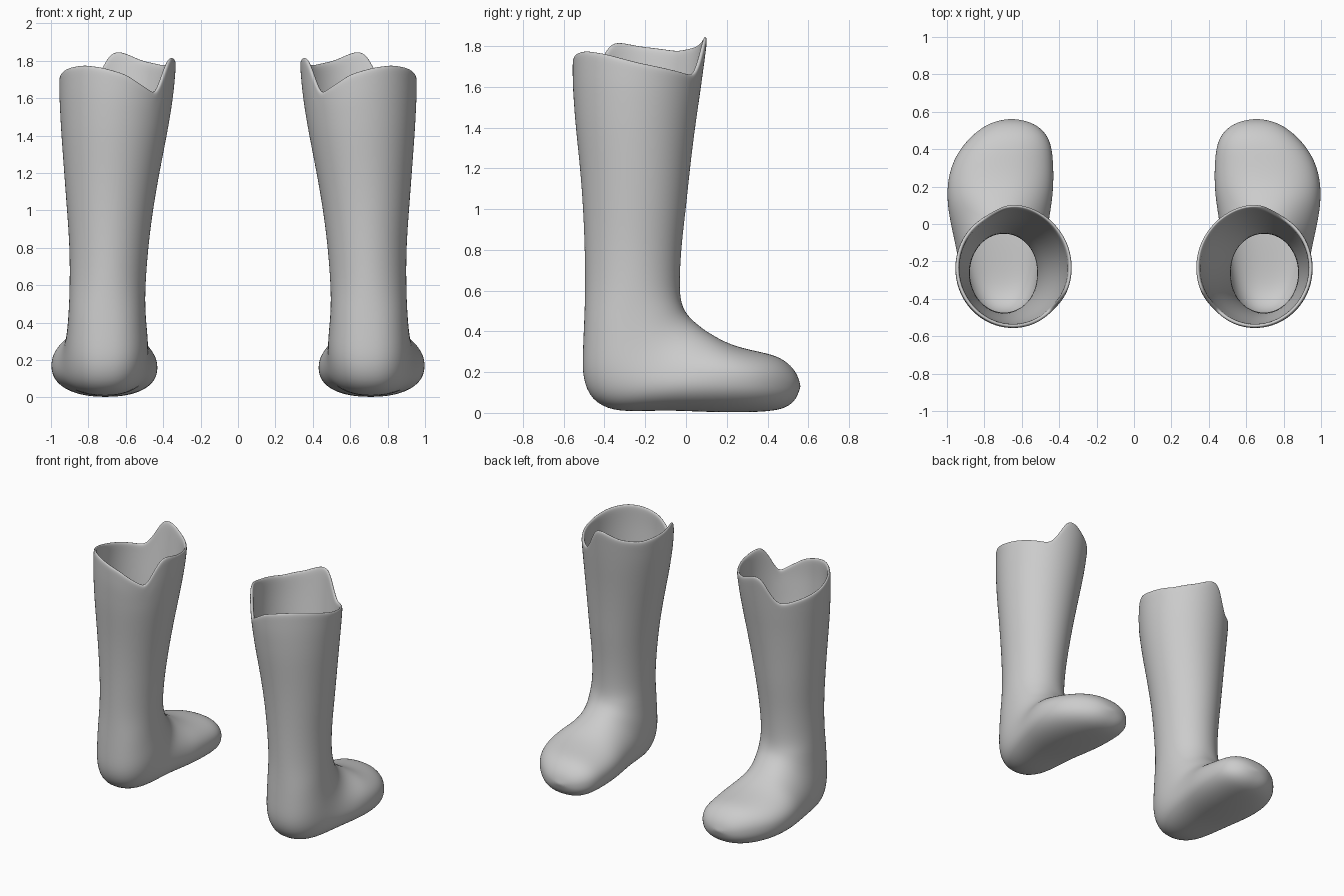
import bpy, bmesh, math

if "Cube" in bpy.data.objects:
    bpy.data.objects.remove(bpy.data.objects["Cube"])

SEGMENTS = 40

# Foot and ankle sections: upper point (y, z), lower point (y, z), centre x, half width
FOOT = [
    (0.558, 0.15, 0.556, 0.11, 0.655, 0.05),
    (0.540, 0.205, 0.535, 0.055, 0.655, 0.125),
    (0.485, 0.26, 0.48, 0.02, 0.662, 0.195),
    (0.42, 0.287, 0.41, 0.008, 0.680, 0.24),
    (0.35, 0.302, 0.32, 0.003, 0.700, 0.268),
    (0.28, 0.318, 0.20, 0.002, 0.712, 0.283),
    (0.22, 0.337, 0.06, 0.006, 0.718, 0.283),
    (0.17, 0.360, -0.08, 0.012, 0.720, 0.268),
    (0.13, 0.383, -0.22, 0.008, 0.715, 0.25),
    (0.09, 0.408, -0.36, 0.008, 0.710, 0.235),
    (0.06, 0.432, -0.465, 0.06, 0.705, 0.225),
    (0.03, 0.457, -0.51, 0.17, 0.700, 0.218),
    (0.00, 0.490, -0.507, 0.30, 0.700, 0.21),
    (-0.02, 0.53, -0.50, 0.45, 0.700, 0.204),
]
# Shaft sections: z, y front, y back, x inner, x outer
SHAFT = [
    (0.6, -0.033, -0.495, 0.495, 0.900),
    (0.8, -0.025, -0.497, 0.480, 0.900),
    (1.0, 0.000, -0.505, 0.455, 0.915),
    (1.2, 0.020, -0.520, 0.420, 0.930),
    (1.4, 0.045, -0.542, 0.380, 0.945),
    (1.6, 0.075, -0.557, 0.345, 0.956),
    (1.85, 0.108, -0.558, 0.325, 0.957),
]
# Notched rim: angle in degrees, height
RIM = [(0, 1.72), (45, 1.67), (60, 1.652), (68, 1.68), (76, 1.78), (82, 1.845),
       (92, 1.853), (115, 1.80), (143, 1.775), (180, 1.80), (203, 1.825),
       (211, 1.80), (218, 1.70), (225, 1.62), (240, 1.66), (262, 1.73),
       (285, 1.765), (305, 1.778), (328, 1.765), (360, 1.72)]


def interpolate(table, t):
    """Linear lookup of every column after the first."""
    for a, b in zip(table, table[1:]):
        if t <= b[0]:
            f = max(0.0, (t - a[0]) / (b[0] - a[0]))
            return [p + (q - p) * f for p, q in zip(a[1:], b[1:])]
    return list(table[-1][1:])


def power(v, e):
    return math.copysign(abs(v) ** (2 / e), v)


def shaft_point(a, z):
    front, back, inner, outer = interpolate(SHAFT, z)
    return ((inner + outer) / 2 + (outer - inner) / 2 * math.cos(a),
            (front + back) / 2 + (front - back) / 2 * math.sin(a), z)


def build_boot(name, side, material):
    angles = [2 * math.pi * i / SEGMENTS for i in range(SEGMENTS)]
    rings = []
    # Toe, foot and heel, fanning round the ankle
    for yu, zu, yl, zl, xc, hw in FOOT:
        ring = []
        for a in angles:
            c, s = power(math.cos(a), 2.25), power(math.sin(a), 2.25)
            ring.append((xc + hw * c, (yu + yl) / 2 + (yu - yl) / 2 * s,
                         (zu + zl) / 2 + (zu - zl) / 2 * s))
        rings.append(ring)
    # Straight shaft
    for row in SHAFT[:5]:
        rings.append([shaft_point(a, row[0]) for a in angles])
    # Upper shaft, blending up to the notched rim
    for t in (0.3, 0.6, 0.85, 1.0):
        rings.append([shaft_point(a, 1.4 + t * (interpolate(RIM, math.degrees(a))[0] - 1.4))
                      for a in angles])

    bm = bmesh.new()
    verts = [[bm.verts.new((side * x, y, z)) for x, y, z in ring] for ring in rings]
    for lo, hi in zip(verts, verts[1:]):
        for i in range(SEGMENTS):
            j = (i + 1) % SEGMENTS
            bm.faces.new((lo[i], lo[j], hi[j], hi[i]))
    # Toe tip
    tip = bm.verts.new((side * 0.655, 0.562, 0.13))
    for i in range(SEGMENTS):
        bm.faces.new((tip, verts[0][(i + 1) % SEGMENTS], verts[0][i]))
    bmesh.ops.recalc_face_normals(bm, faces=bm.faces)
    # Make sure the toe tip faces forward, so the wall thickens inward
    bm.normal_update()
    if tip.link_faces[0].normal.y < 0:
        bmesh.ops.reverse_faces(bm, faces=bm.faces)
    for f in bm.faces:
        f.smooth = True
    mesh = bpy.data.meshes.new(name)
    bm.to_mesh(mesh)
    bm.free()
    mesh.materials.append(material)
    boot = bpy.data.objects.new(name, mesh)
    bpy.context.collection.objects.link(boot)

    # Wall thickness and soft rounded rim
    wall = boot.modifiers.new("wall", 'SOLIDIFY')
    wall.thickness = 0.022
    wall.offset = -1
    soft = boot.modifiers.new("soft", 'SUBSURF')
    soft.levels = soft.render_levels = 2
    return boot


grey = bpy.data.materials.new("light_grey")
grey.diffuse_color = (0.6, 0.6, 0.6, 1)
grey.use_nodes = True
grey.node_tree.nodes["Principled BSDF"].inputs["Base Color"].default_value = grey.diffuse_color
build_boot("right_boot", 1, grey)
build_boot("left_boot", -1, grey)
